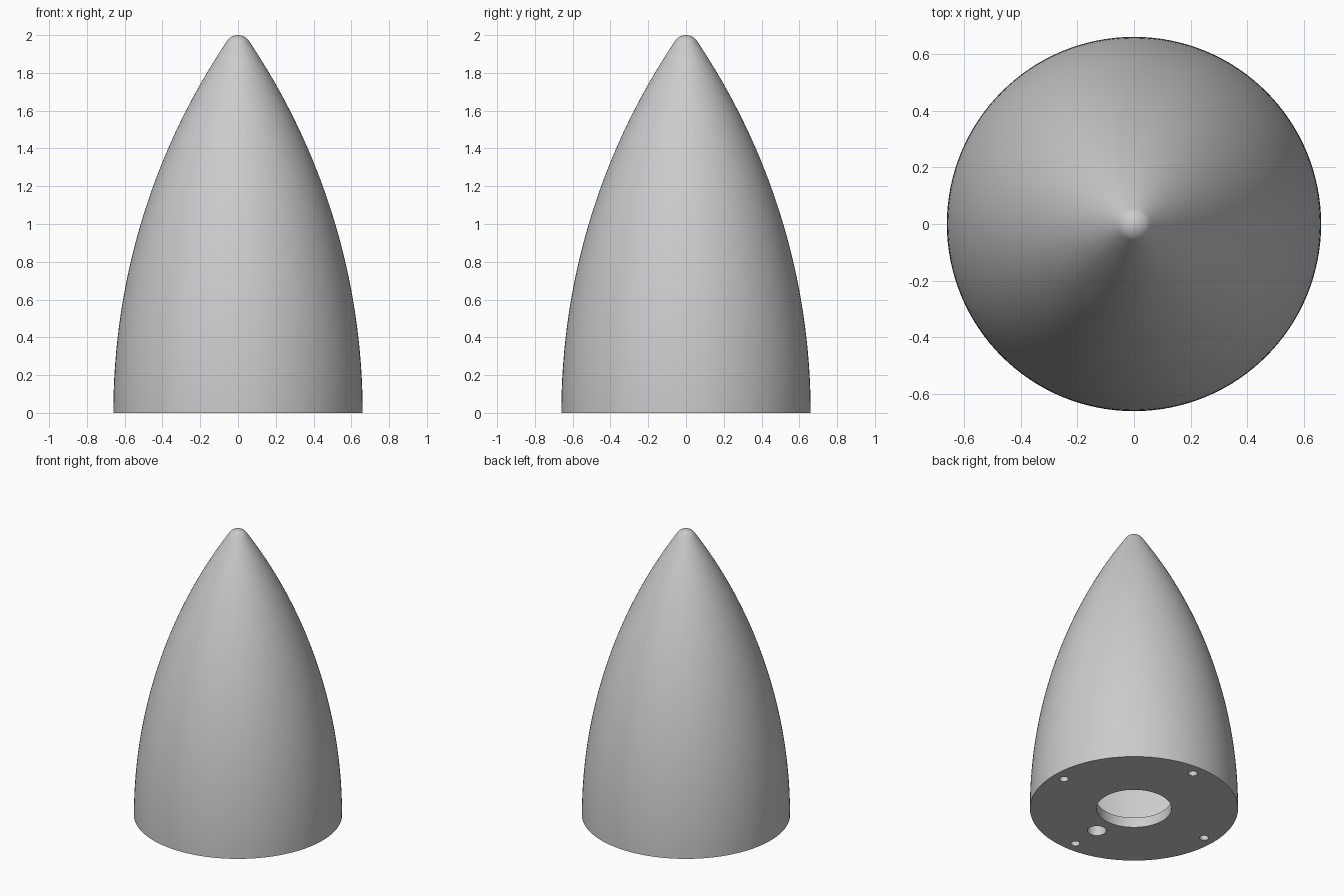
import bpy, bmesh
from math import sqrt, sin, cos, atan2, pi, radians
from mathutils import Vector, Matrix

cube = bpy.data.objects.get("Cube")
if cube:
    bpy.data.objects.remove(cube, do_unlink=True)

BASE_R, HEIGHT = 0.66, 2.0
SHARP_H = 2.052              # height of the ogive before its tip is rounded
PLATE, WALL, BORE_R = 0.07, 0.05, 0.238
SEGMENTS = 128

grey = bpy.data.materials.new("light_grey")
grey.use_nodes = True
colour = (0.6, 0.6, 0.6, 1)
grey.diffuse_color = colour
grey.node_tree.nodes["Principled BSDF"].inputs["Base Color"].default_value = colour


def ogive(radius, sharp_h, top, z0, steps=48):
    """Points from z0 up a tangent ogive to its rounded tip at height top."""
    rho = (radius ** 2 + sharp_h ** 2) / (2 * radius)
    offset = rho - radius
    # tip ball touching the arc from inside: sqrt(c^2 + offset^2) = rho - ball
    lo, hi = 0.0, radius
    for _ in range(60):
        ball = (lo + hi) / 2
        gap = rho - ball - sqrt((top - ball) ** 2 + offset ** 2)
        lo, hi = (ball, hi) if gap > 0 else (lo, ball)
    centre = top - ball
    angle = atan2(centre, offset)
    z_touch = rho * sin(angle)
    pts = []
    for i in range(steps + 1):
        z = z0 + (z_touch - z0) * i / steps
        pts.append((sqrt(rho ** 2 - z ** 2) - offset, z))
    for i in range(1, 13):
        a = angle + (pi / 2 - angle) * i / 12
        pts.append((max(ball * cos(a), 0.0), centre + ball * sin(a)))
    return pts


# Hollow nose cone with a bored base plate, as one revolved profile
outer = ogive(BASE_R, SHARP_H, HEIGHT, 0)
inner = ogive(BASE_R - WALL, SHARP_H - 0.09, HEIGHT - 0.1, PLATE)
profile = outer + inner[::-1] + [(BORE_R, PLATE), (BORE_R, 0)]
bm = bmesh.new()
verts = [bm.verts.new((r, 0, z)) for r, z in profile]
edges = []
for i, v in enumerate(verts):
    if i != len(outer) - 1:      # outer and inner tips stay separate on the axis
        edges.append(bm.edges.new((v, verts[(i + 1) % len(verts)])))
bmesh.ops.spin(bm, geom=verts + edges, cent=(0, 0, 0), axis=(0, 0, 1),
               angle=2 * pi, steps=SEGMENTS, use_merge=True)
bmesh.ops.remove_doubles(bm, verts=bm.verts[:], dist=1e-5)
bmesh.ops.recalc_face_normals(bm, faces=bm.faces[:])
mesh = bpy.data.meshes.new("nose_cone")
bm.to_mesh(mesh)
bm.free()
mesh.materials.append(grey)
cone = bpy.data.objects.new("nose_cone", mesh)
bpy.context.collection.objects.link(cone)

# Cutter for four screw holes and one wiring hole
bm = bmesh.new()
holes = [(0.58 * cos(k * pi / 2), 0.58 * sin(k * pi / 2), 0.029) for k in range(4)]
holes.append((0, -0.367, 0.06))
for x, y, r in holes:
    bmesh.ops.create_cone(bm, cap_ends=True, segments=32, radius1=r, radius2=r,
                          depth=0.16, matrix=Matrix.Translation(Vector((x, y, 0))))
cut_mesh = bpy.data.meshes.new("hole_cutter")
bm.to_mesh(cut_mesh)
bm.free()
cut_mesh.materials.append(grey)
cutter = bpy.data.objects.new("hole_cutter", cut_mesh)
cutter.hide_render = True
bpy.context.collection.objects.link(cutter)

# Drill the plate, then drop the cutter
mod = cone.modifiers.new("holes", "BOOLEAN")
mod.operation = "DIFFERENCE"
mod.solver = "EXACT"
mod.object = cutter
bpy.ops.object.select_all(action="DESELECT")
cone.select_set(True)
bpy.context.view_layer.objects.active = cone
bpy.ops.object.modifier_apply(modifier=mod.name)
bpy.data.objects.remove(cutter, do_unlink=True)
bpy.ops.object.shade_smooth_by_angle(angle=radians(30))
